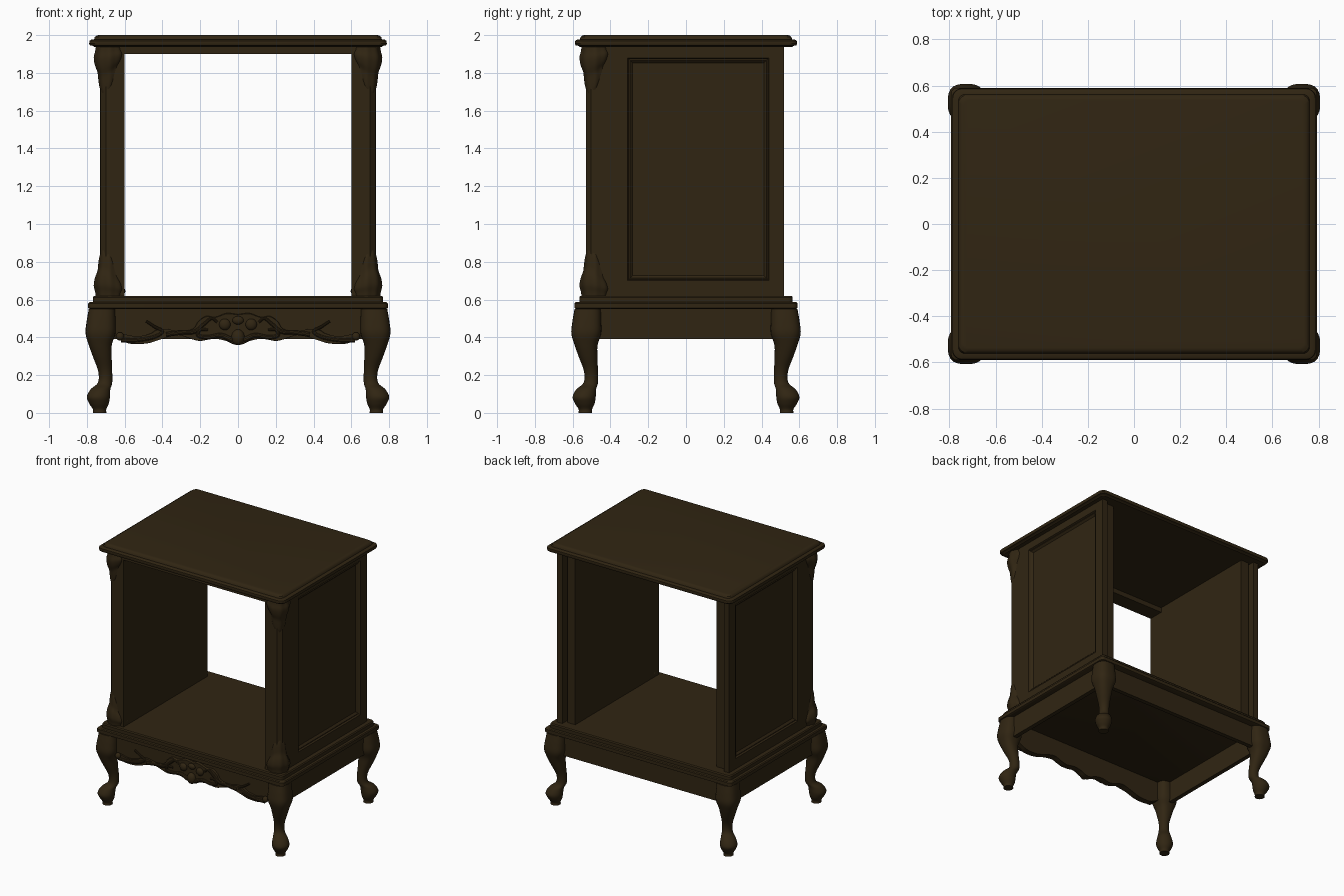
import bpy, bmesh, math
from mathutils import Vector

if "Cube" in bpy.data.objects:
    bpy.data.objects.remove(bpy.data.objects["Cube"])

wood = bpy.data.materials.new("dark walnut")
wood.diffuse_color = (0.030, 0.0185, 0.0062, 1)
wood.use_nodes = True
wood.node_tree.nodes["Principled BSDF"].inputs["Base Color"].default_value = wood.diffuse_color


def finish(name, bm):
    bmesh.ops.recalc_face_normals(bm, faces=bm.faces[:])
    me = bpy.data.meshes.new(name)
    bm.to_mesh(me)
    bm.free()
    me.materials.append(wood)
    ob = bpy.data.objects.new(name, me)
    bpy.context.collection.objects.link(ob)
    return ob


def loft(name, rings, sx=1, sy=1):
    """Skin a list of equal-length rings, cap both ends; sx/sy mirror it."""
    bm = bmesh.new()
    vs = [[bm.verts.new((x * sx, y * sy, z)) for x, y, z in r] for r in rings]
    n = len(vs[0])
    for a, b in zip(vs, vs[1:]):
        for i in range(n):
            j = (i + 1) % n
            bm.faces.new((a[i], a[j], b[j], b[i]))
    bm.faces.new(vs[0])
    bm.faces.new(vs[-1])
    return finish(name, bm)


def box(name, x0, x1, y0, y1, z0, z1, sx=1, sy=1):
    ring = [(x0, y0), (x1, y0), (x1, y1), (x0, y1)]
    return loft(name, [[(x, y, z) for x, y in ring] for z in (z0, z1)], sx, sy)


def rrect(hx, hy, z, r):
    """Rectangle ring with rounded corners."""
    pts = []
    for k, (sx, sy) in enumerate([(1, 1), (-1, 1), (-1, -1), (1, -1)]):
        for i in range(6):
            a = math.pi / 2 * (k + i / 5)
            pts.append((sx * (hx - r) + r * math.cos(a), sy * (hy - r) + r * math.sin(a), z))
    return pts


def smooth(pts, n=6):
    """Catmull-Rom through points of any dimension."""
    p = [Vector(q) for q in pts]
    p = [p[0] * 2 - p[1]] + p + [p[-1] * 2 - p[-2]]
    out = []
    for i in range(1, len(p) - 2):
        a, b, c, d = p[i - 1:i + 3]
        for k in range(n):
            t = k / n
            out.append(0.5 * (2 * b + (c - a) * t + (2 * a - 5 * b + 4 * c - d) * t * t
                              + (3 * b - a - 3 * c + d) * t ** 3))
    return out + [p[-2]]


def squircle(a, e):
    c, s = math.cos(a), math.sin(a)
    return (abs(c) ** e + abs(s) ** e) ** (-1 / e)


def ball(name, x, y, z, rx, ry, rz):
    bm = bmesh.new()
    bmesh.ops.create_uvsphere(bm, u_segments=20, v_segments=12, radius=1)
    for v in bm.verts:
        v.co = (x + v.co.x * rx, y + v.co.y * ry, z + v.co.z * rz)
    return finish(name, bm)


def plate(name, lower, upper, y0, y1, edge=0.0):
    """Board facing the front between two outlines, mirrored over x = 0."""
    half = [(p[0], p[1]) for p in lower]
    up = [(p[0], p[1]) for p in upper]
    right = half + up[::-1]
    left = [(-x, z) for x, z in up[1:]] + [(-x, z) for x, z in half[:0:-1]]
    ring = right + left
    zc = sum(z for _, z in ring) / len(ring)
    rings = [[(x, y0, z) for x, z in ring], [(x, y1 + edge, z) for x, z in ring],
             [(x * (1 - edge), y1, z + (zc - z) * edge * 6) for x, z in ring]]
    return loft(name, rings)


def tube(name, pts, y, r, sx):
    """Carved scroll rod tapering toward its tip."""
    path = smooth(pts, 8)
    rings = []
    for i, p in enumerate(path):
        d = (path[min(i + 1, len(path) - 1)] - path[max(i - 1, 0)]).normalized()
        rr = r * (1 - 0.5 * i / len(path))
        rings.append([(p.x - d.y * rr * math.cos(a), y + rr * math.sin(a), p.y + d.x * rr * math.cos(a))
                      for a in [k * math.tau / 10 for k in range(10)]])
    return loft(name, rings, sx)


# Moulded top
loft("top", [rrect(hx, hx - 0.2, z, r) for hx, z, r in [
    (.762, 1.937, .03), (.768, 1.943, .03), (.784, 1.946, .04), (.788, 1.955, .04), (.786, 1.970, .04),
    (.776, 1.976, .04), (.762, 1.977, .03), (.758, 1.990, .03), (.748, 1.998, .03), (.738, 2.0, .025)]])

# Stepped base moulding with cabinet floor
loft("base_moulding", [rrect(hx, hx - 0.203, z, .025) for hx, z in [
    (.785, .55), (.793, .555), (.793, .58), (.787, .586), (.768, .587), (.768, .612), (.762, .62)]])

# Front top rail
box("front_top_rail", -.61, .61, -.53, -.41, 1.90, 1.94)

for sx, side in ((1, "right"), (-1, "left")):
    # Chamfered front post
    post = [(.6, -.53), (.7, -.53), (.728, -.502), (.728, -.40), (.6, -.40)]
    loft(side + "_front_post", [[(x, y, z) for x, y in post] for z in (.61, 1.94)], sx)

    # Side wall: framed outer panel, filler and inner lining
    def rect(x, y0, y1, z0, z1, i=0):
        return [(x, y0 + i, z0 + i), (x, y1 - i, z0 + i), (x, y1 - i, z1 - i), (x, y0 + i, z1 - i)]
    full, inner = (-.41, .52, .61, 1.94), (-.31, .44, .70, 1.88)
    loft(side + "_side_panel", [rect(.685, *full), rect(.73, *full), rect(.73, *inner),
                                rect(.718, *inner, .006), rect(.722, *inner, .014),
                                rect(.708, *inner, .028)], sx)
    box(side + "_wall_core", .655, .69, -.41, .45, .61, 1.94, sx)
    box(side + "_inner_wall", .60, .667, -.41, .485, .61, 1.94, sx)

    # Carved leaf ornaments wrapping the front corner, top and bottom
    prof = smooth([(0, .07), (.03, .074), (.065, .081), (.11, .075), (.15, .062),
                   (.19, .058), (.23, .053), (.26, .044)], 3)
    for z0, up, where in ((1.94, -1, "upper"), (.615, 1, "lower")):
        rings = []
        for t, r in prof:
            ring = []
            for k in range(40):
                a = k * math.tau / 40
                d = a + math.pi / 4
                rr = r * (1 + .035 * math.cos(8 * d))
                h = t * (.66 + .34 * math.cos(d))
                ring.append((.68 + rr * math.cos(a), -.48 + rr * math.sin(a), z0 + up * h))
            rings.append(ring)
        loft(f"{side}_{where}_leaf_carving", rings, sx)

    # Cabriole legs with ball feet: height, centre offset, radius
    leg = smooth([(.55, .720, .070), (.48, .725, .077), (.42, .728, .079), (.36, .729, .061),
                  (.30, .719, .050), (.22, .703, .037), (.16, .704, .038), (.125, .728, .052),
                  (.085, .739, .061), (.05, .736, .052), (.02, .733, .036), (0, .733, .036)], 5)
    for sy, end in ((1, "front"), (-1, "back")):
        rings = []
        for z, c, r in leg:
            e = 2.0 + 0.9 * min(1, max(0, (z - .25) / .15))
            rings.append([(c + r * squircle(a, e) * math.cos(a), .2 - c + r * squircle(a, e) * math.sin(a),
                           max(z, 0)) for a in [k * math.tau / 28 for k in range(28)]])
        loft(f"{side}_{end}_leg", rings, sx, sy)

    # Side apron
    box(side + "_apron", .715, .748, -.5, .5, .39, .56, sx)

# Back apron
box("back_apron", -.7, .7, .51, .543, .39, .56)

# Scalloped front apron
edge = smooth([(0, .358), (.03, .365), (.07, .383), (.13, .392), (.2, .381), (.25, .392), (.32, .412),
               (.40, .392), (.48, .368), (.57, .366), (.62, .385), (.67, .41)])
plate("front_apron", edge, [(0, .56), (.67, .56)], -.51, -.545)

# Raised carved relief on the apron
relief_top = smooth([(0, .522), (.06, .528), (.12, .508), (.17, .512), (.21, .485), (.24, .445),
                     (.31, .432), (.38, .445), (.43, .440), (.47, .418), (.54, .405), (.62, .42)])
plate("apron_relief", [p for p in edge if p[0] <= .621], relief_top, -.53, -.560, .006)
ball("center_shell", 0, -.56, .40, .035, .03, .042)
ball("center_bud", 0, -.56, .49, .03, .016, .022)
for sx, side in ((1, "right"), (-1, "left")):
    ball(side + "_rosette", .07 * sx, -.56, .468, .03, .02, .03)
    ball(side + "_small_scroll", .625 * sx, -.56, .405, .022, .02, .022)
    tube(side + "_long_scroll", [(.62, .385), (.54, .385), (.45, .40), (.40, .43), (.44, .455), (.485, .485)],
         -.557, .013, sx)
    tube(side + "_middle_scroll", [(.38, .415), (.30, .425), (.23, .43), (.18, .47), (.14, .50), (.11, .48)],
         -.560, .013, sx)
    tube(side + "_lower_scroll", [(.03, .385), (.09, .41), (.16, .40), (.21, .41), (.20, .44), (.16, .44)],
         -.562, .014, sx)

# Smooth carved and turned parts, keep joinery edges crisp
for ob in bpy.data.objects:
    ob.select_set(True)
    bpy.context.view_layer.objects.active = ob
bpy.ops.object.shade_smooth_by_angle(angle=math.radians(35))
